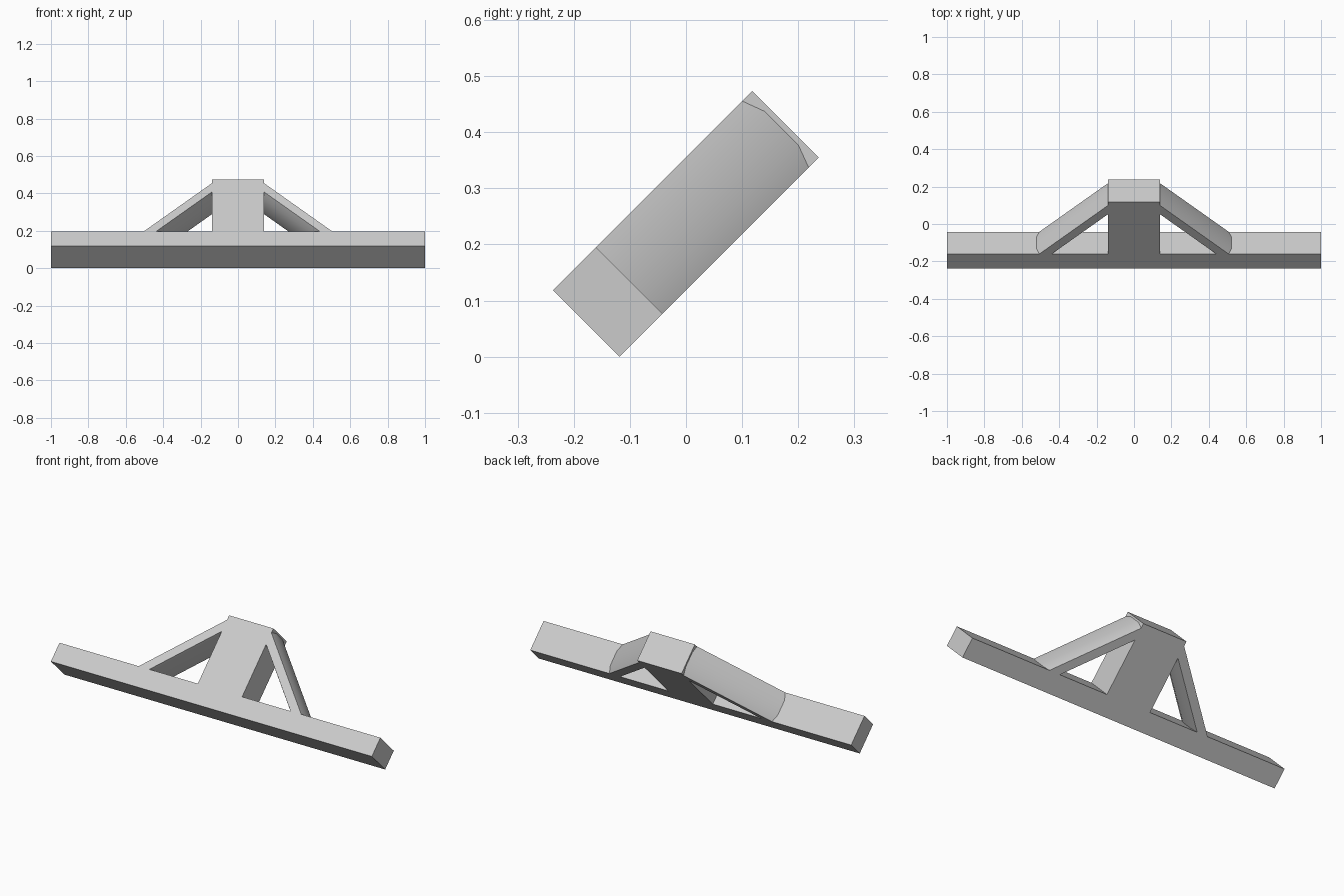
import bpy
import math
from mathutils import Matrix

if "Cube" in bpy.data.objects:
    bpy.data.objects.remove(bpy.data.objects["Cube"], do_unlink=True)

THICK = 0.168      # plate thickness
BAR = 0.108        # height of the crossbar along the slope
LENGTH = 0.502     # full length along the slope
POST = 0.138       # half width of the post

grey = bpy.data.materials.new("plain grey")
grey.use_nodes = True
grey.diffuse_color = (0.6, 0.6, 0.6, 1)
grey.node_tree.nodes["Principled BSDF"].inputs["Base Color"].default_value = (0.6, 0.6, 0.6, 1)

# The flat layout (x across, y up the slope, z down through the plate) leans back 45 degrees
LEAN = Matrix.Translation((0, -0.237, 0.1188)) @ Matrix.Rotation(math.radians(45), 4, "X")


def prism(name, start, end):
    """Solid between two matching outlines, given as (across, along, depth)."""
    n = len(start)
    verts = [LEAN @ Matrix.Scale(-1, 4, (0, 0, 1)) @ Matrix.Translation(p).to_translation()
             for p in start + end]
    faces = [tuple(range(n)), tuple(range(n, 2 * n))]
    faces += [(i, (i + 1) % n, n + (i + 1) % n, n + i) for i in range(n)]
    mesh = bpy.data.meshes.new(name)
    mesh.from_pydata(verts, [], faces)
    mesh.materials.append(grey)
    obj = bpy.data.objects.new(name, mesh)
    bpy.context.collection.objects.link(obj)
    bpy.ops.object.select_all(action="DESELECT")
    obj.select_set(True)
    bpy.context.view_layer.objects.active = obj
    bpy.ops.object.mode_set(mode="EDIT")
    bpy.ops.mesh.select_all(action="SELECT")
    bpy.ops.mesh.normals_make_consistent(inside=False)
    bpy.ops.object.mode_set(mode="OBJECT")
    return obj


def slab(name, half, low, high):
    ring = [(-half, low), (half, low), (half, high), (-half, high)]
    return prism(name, [(x, v, 0) for x, v in ring], [(x, v, THICK) for x, v in ring])


# Crossbar and upright post
slab("crossbar", 1.0, 0, BAR)
slab("post", POST, BAR, LENGTH)

# Diagonal braces with bulging inner and outer sides, mitred to post and bar
inner, outer, bulge, inset = 0.548, 0.6145, 0.0155, 0.042
section = [(0, inner), (inset, inner - bulge), (THICK - inset, inner - bulge), (THICK, inner),
           (THICK, outer), (THICK - inset, outer + bulge), (inset, outer + bulge), (0, outer)]
for name, side in (("left_brace", 1), ("right_brace", -1)):
    at_post = [(side * POST, s - POST, w) for w, s in section]
    at_bar = [(side * (s - BAR), BAR, w) for w, s in section]
    prism(name, at_post, at_bar)
    bpy.ops.object.shade_smooth_by_angle(angle=math.radians(30))
